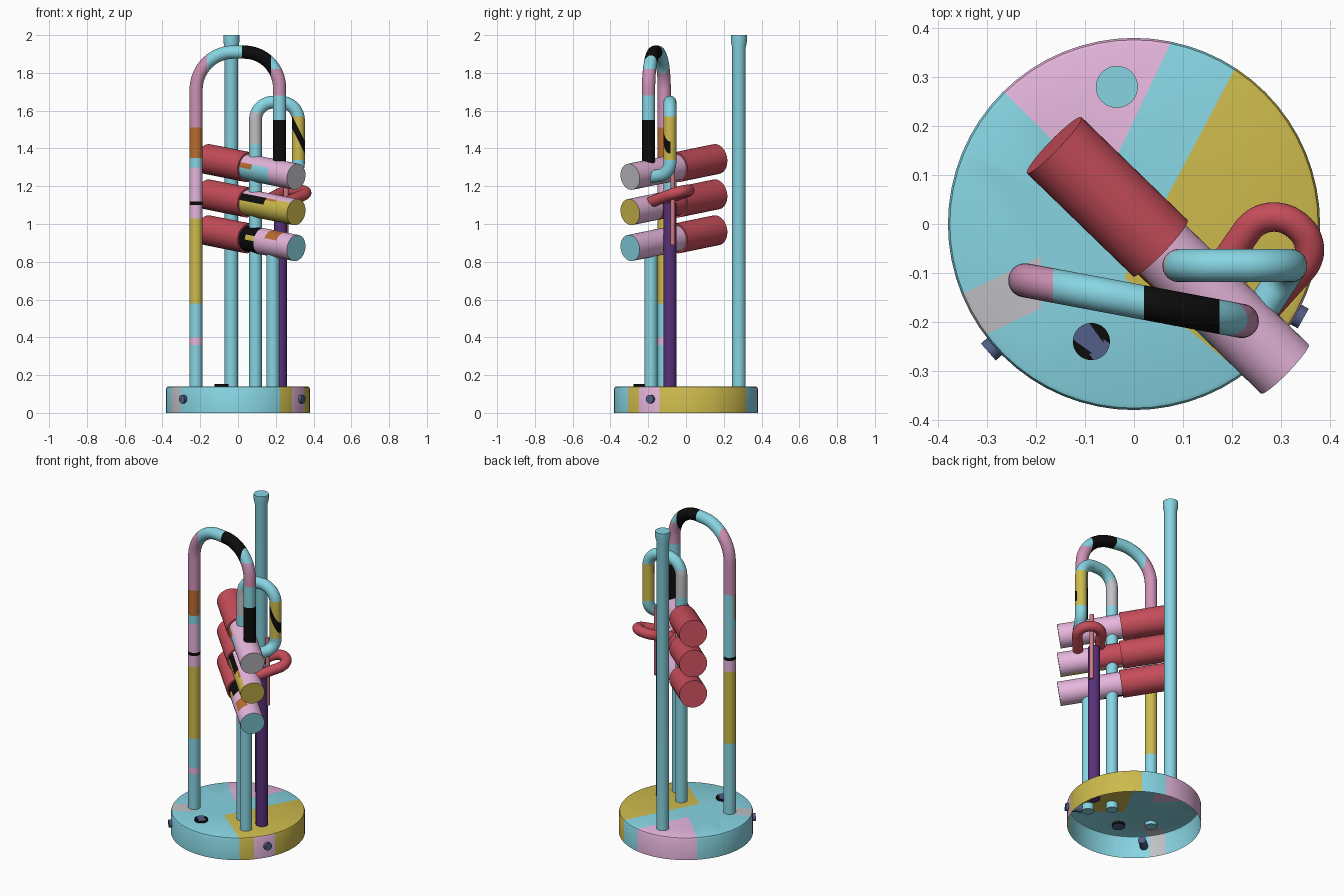
import bpy, bmesh
from math import sin, cos, tan, pi, hypot
from mathutils import Vector as V, Quaternion

if "Cube" in bpy.data.objects:
    bpy.data.objects.remove(bpy.data.objects["Cube"])

RGB = dict(cyan=(134, 212, 226), pink=(229, 180, 219), yellow=(204, 185, 78), red=(196, 78, 90),
           purple=(88, 52, 120), black=(20, 20, 20), grey=(192, 192, 197), orange=(185, 108, 52),
           slate=(82, 95, 135), rose=(205, 120, 130), mauve=(205, 145, 180))
MATS = {}
for key, rgb in RGB.items():
    m = bpy.data.materials.new(key + "_paint")
    m.diffuse_color = [(c / 255) ** 2.2 for c in rgb] + [1]
    m.use_nodes = True
    m.node_tree.nodes["Principled BSDF"].inputs["Base Color"].default_value = m.diffuse_color
    MATS[key] = m


def finish(bm, name, paint, cuts=()):
    """Slice along paint borders, colour every face, make a smooth object."""
    for co, no in cuts:
        bmesh.ops.bisect_plane(bm, geom=bm.verts[:] + bm.edges[:] + bm.faces[:],
                               plane_co=co, plane_no=no, dist=1e-5)
    bm.normal_update()
    me = bpy.data.meshes.new(name)
    slots = []
    for f in bm.faces:
        key = paint if isinstance(paint, str) else paint(f.calc_center_median(), f.normal)
        if key not in slots:
            slots.append(key)
            me.materials.append(MATS[key])
        f.material_index = slots.index(key)
    bm.to_mesh(me)
    bm.free()
    ob = bpy.data.objects.new(name, me)
    bpy.context.collection.objects.link(ob)
    bpy.ops.object.select_all(action='DESELECT')
    ob.select_set(True)
    bpy.context.view_layer.objects.active = ob
    bpy.ops.object.shade_smooth_by_angle(angle=0.6)
    return ob


def rounded(pts, radii, n=14):
    """Replace the inner corners of a path with arcs."""
    pts = [V(p) for p in pts]
    out = [pts[0]]
    for a, p, c, r in zip(pts, pts[1:], pts[2:], radii):
        u, v = (a - p).normalized(), (c - p).normalized()
        half = u.angle(v) / 2
        mid = p + (u + v).normalized() * r / sin(half)
        s, e = p + u * r / tan(half) - mid, p + v * r / tan(half) - mid
        q = s.rotation_difference(e)
        out += [mid + Quaternion().slerp(q, i / n) @ s for i in range(n + 1)]
    return out + [pts[-1]]


def tube(name, path, radius, paint, cuts=(), sides=28, cap_start=True, cap_end=True):
    """Sweep a circle along a path; radius may be one value or one per point."""
    path = [V(p) for p in path]
    rad = radius if isinstance(radius, list) else [radius] * len(path)
    bm = bmesh.new()
    rings, t0, side = [], None, None
    for i, p in enumerate(path):
        t = (path[min(i + 1, len(path) - 1)] - path[max(i - 1, 0)]).normalized()
        if side is None:
            side = t.orthogonal().normalized()
        else:
            side = t0.rotation_difference(t) @ side
        up = t.cross(side)
        rings.append([bm.verts.new(p + rad[i] * (cos(2 * pi * k / sides) * side + sin(2 * pi * k / sides) * up))
                      for k in range(sides)])
        t0 = t
    for a, b in zip(rings, rings[1:]):
        for k in range(sides):
            j = (k + 1) % sides
            bm.faces.new((a[k], a[j], b[j], b[k]))
    if cap_start:
        bm.faces.new(rings[0][::-1])
    if cap_end:
        bm.faces.new(rings[-1])
    return finish(bm, name, paint, cuts)


def zcuts(*zs):
    return [((0, 0, z), (0, 0, 1)) for z in zs]


def xcuts(*xs):
    return [((x, 0, 0), (1, 0, 0)) for x in xs]


# Base: hollow drum, open underneath, painted in wedges
def line(a, b):
    """Vertical plane through two floor points; positive side is left of a->b."""
    return (a[0], a[1], 0), (a[1] - b[1], b[0] - a[0], 0)


L = [line((-0.067, 0.072), (-0.265, 0.27)), line((-0.067, 0.072), (0.075, 0.37)),
     line((-0.02, -0.11), (0.205, 0.315)), line((-0.02, -0.11), (0.24, -0.32)),
     line((-0.345, -0.14), (-0.24, -0.09)), line((-0.29, -0.22), (-0.185, -0.17)),
     line((0, 0), (0.286, -0.25)), line((0, 0), (0.353, -0.14))]


def base_paint(c, n):
    s = [(c - V(co)).dot(V(no)) > 0 for co, no in L]
    if n.z < 0.5 and c.x > 0 and s[6] and not s[7]:
        return 'pink'
    if not s[0] and s[1]:
        return 'pink'
    if not s[2] and s[3]:
        return 'yellow'
    if not s[4] and s[5] and c.x < -0.19:
        return 'grey'
    return 'cyan'


tube("base_drum", [(0, 0, 0), (0, 0, 0.128), (0, 0, 0.137), (0, 0, 0.14)], [0.38, 0.38, 0.376, 0.368],
     base_paint, L + xcuts(-0.19), sides=64, cap_start=False)

# Side knobs reaching into the drum
for name, x, y in (("knob_right", 0.34, -0.19), ("knob_left", -0.29, -0.255)):
    d = V((x, y, 0)).normalized()
    tube(name, [d * 0.30 + V((0, 0, 0.073)), d * 0.396 + V((0, 0, 0.073))], 0.023, 'slate', sides=20)

# Socket ring on the lid
tube("socket_ring", [(-0.087, -0.24, z) for z in (0.125, 0.153, 0.153, 0.146)],
     [0.038, 0.038, 0.025, 0.025], lambda c, n: 'slate' if hypot(c.x + 0.087, c.y + 0.24) < 0.02 else 'black')

# Rear pole with flared top
tube("rear_pole", [(-0.035, 0.28, z) for z in (0.135, 1.935, 1.965, 2.0)],
     [0.036, 0.036, 0.043, 0.043], 'cyan')


# Tall arch
def tall_paint(c, n):
    x, y, z = c
    front = y < -0.115
    if x < -0.165:
        for top, back, fore in ((0.36, 'cyan', 'cyan'), (0.40, 'cyan', 'pink'), (0.58, 'cyan', 'cyan'),
                                (1.03, 'yellow', 'yellow'), (1.10, 'pink', 'pink'), (1.12, 'black', 'black'),
                                (1.30, 'cyan', 'pink'), (1.35, 'cyan', 'cyan'), (1.51, 'cyan', 'orange')):
            if z < top:
                return fore if front else back
        return 'mauve'
    if x < 0.02:
        return 'cyan'
    if x < 0.175:
        return 'black'
    return 'black' if z < 1.55 else 'cyan' if z < 1.68 else 'mauve' if z < 1.82 else 'cyan'


tube("tall_arch", rounded([(-0.222, -0.115, 0.12), (-0.222, -0.115, 1.91), (0.22, -0.198, 1.91),
                           (0.22, -0.198, 1.25)], [0.2, 0.19]), 0.035, tall_paint,
     zcuts(0.36, 0.40, 0.58, 1.03, 1.10, 1.12, 1.30, 1.35, 1.51, 1.55, 1.68, 1.82) + xcuts(-0.165, 0.02, 0.175))


# Small arch, hooking back into the top piston
def small_paint(c, n):
    x, y, z = c
    if x < 0.13:
        return 'grey' if 1.42 < z < 1.59 else 'cyan'
    if x > 0.27 and 1.34 < z < 1.57:
        return 'black' if 2.08 < z + 2 * x < 2.145 and y < -0.085 else 'yellow'
    return 'cyan'


tube("small_arch", rounded([(0.092, -0.085, 0.10), (0.092, -0.085, 1.645), (0.32, -0.085, 1.645),
                            (0.32, -0.085, 1.265), (0.235, -0.215, 1.245)], [0.095, 0.095, 0.07]), 0.034,
     small_paint, zcuts(1.34, 1.42, 1.57, 1.59) + [((0, 0, c), (2, 0, 1)) for c in (2.08, 2.145)])

# Straight supports
tube("front_support", [(0.185, -0.185, 0.10), (0.185, -0.185, 0.88)], 0.035, 'cyan')
tube("purple_support", [(0.225, -0.085, 0.12), (0.225, -0.085, 1.11)], 0.035, 'purple')
tube("thin_rod", [(0.255, -0.07, 0.89), (0.255, -0.07, 1.31)], 0.013, 'rose', sides=16)

# Red loop beside the middle piston
tube("side_loop", rounded([(0.15, -0.13, 1.125), (0.272, 0.045, 1.185), (0.385, -0.045, 1.17),
                           (0.245, -0.2, 1.11)], [0.068, 0.062]), 0.03, 'red')


# Three tilted pistons: wide red barrel and painted sleeve
def sleeve_paint(i, start, axis):
    def paint(c, n):
        s = (c - start).dot(axis) / axis.length_squared
        if s > 0.99:
            return ('grey', 'yellow', 'cyan')[i] if c.x + 2 * c.z < 0 or n.x > 0 else 'pink'
        q = (-n.x - n.y) * 0.707
        if i == 0:
            if q > 0 and n.z < 0.35 and s < 0.6:
                return 'orange' if s < 0.25 and 0 < n.z else 'cyan'
        elif i == 1:
            if q < -0.2 and s < 0.5:
                return 'red'
            if q > 0.1 and n.z < 0.75:
                if 0.2 < n.z and s < 0.5:
                    return 'black'
                return 'orange' if n.z > 0.55 and s < 0.7 else 'yellow'
        elif q > 0.1:
            if s < 0.3:
                return 'yellow' if s > 0.12 and 0.1 < n.z < 0.35 else 'black'
            if 0.5 < s < 0.75 and n.z > 0.45:
                return 'orange'
        return 'pink'
    return paint


for i, z in enumerate((1.25, 1.063, 0.873)):
    back, front = V((-0.163, 0.161, z + 0.094)), V((0.308, -0.296, z))
    mid = back.lerp(front, 0.46)
    axis = front - mid
    tube(f"piston_barrel_{i + 1}", [back, mid], 0.08, 'red', sides=32)
    tube(f"piston_sleeve_{i + 1}", [mid, front], 0.07, sleeve_paint(i, mid, axis),
         [(mid + axis * s, axis) for s in (0.12, 0.25, 0.3, 0.5, 0.6, 0.7, 0.75)], sides=32)
